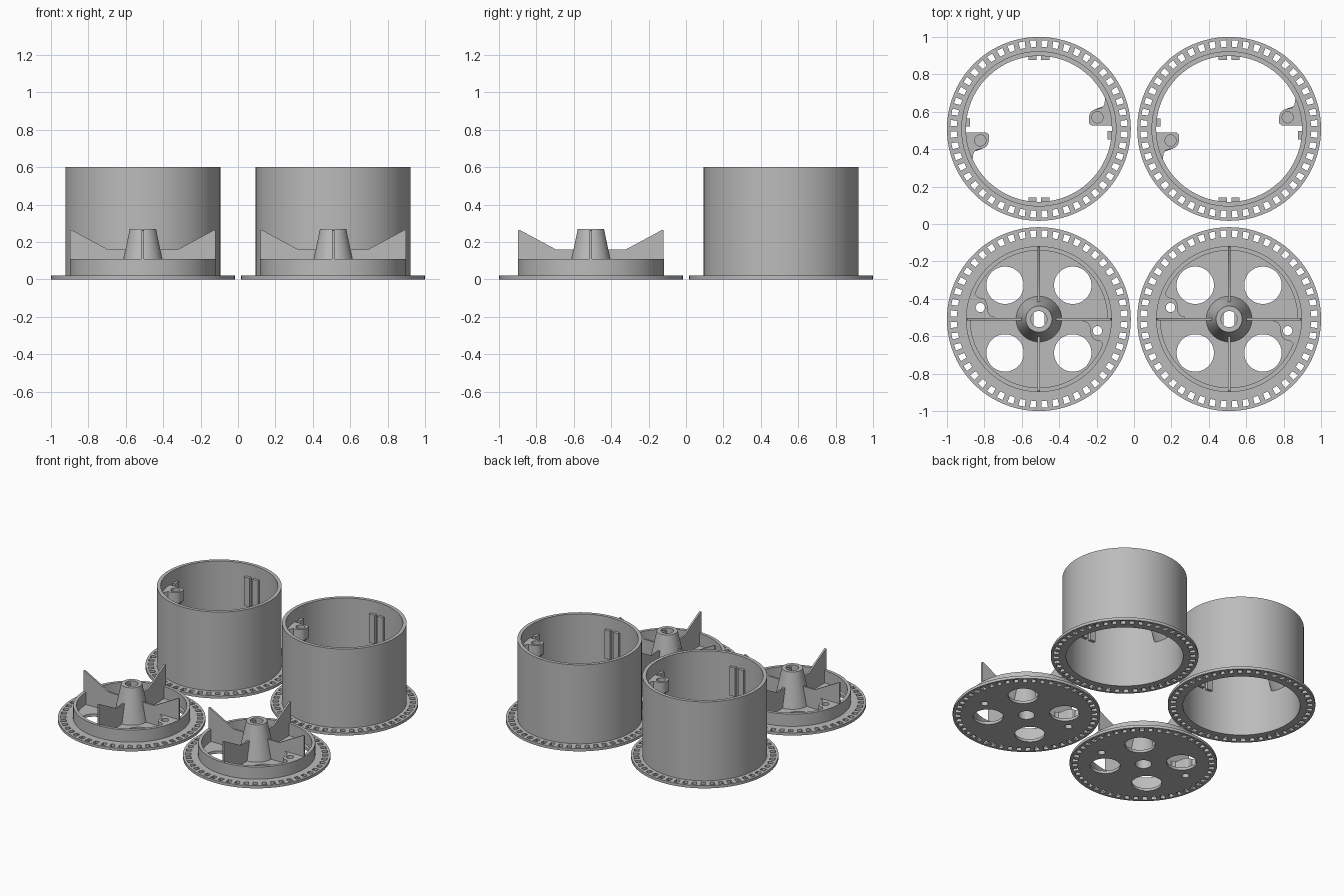
import bpy, bmesh, math
from mathutils import Matrix, Vector

if "Cube" in bpy.data.objects:
    bpy.data.objects.remove(bpy.data.objects["Cube"])

R, C, SEG = 0.4915, 0.5085, 96      # flange radius, part centre offset, roundness
grey = bpy.data.materials.new("plain_grey")
grey.diffuse_color = (0.5, 0.5, 0.5, 1)
grey.use_nodes = True
grey.node_tree.nodes["Principled BSDF"].inputs["Base Color"].default_value = grey.diffuse_color


def finish(name, bm):
    bmesh.ops.recalc_face_normals(bm, faces=bm.faces)
    me = bpy.data.meshes.new(name)
    bm.to_mesh(me)
    bm.free()
    me.materials.append(grey)
    ob = bpy.data.objects.new(name, me)
    bpy.context.collection.objects.link(ob)
    return ob


def lathe(name, profile):
    """Closed ring from an (r, z) outline."""
    bm = bmesh.new()
    rings = [[bm.verts.new((r * math.cos(a), r * math.sin(a), z)) for r, z in profile]
             for a in (2 * math.pi * i / SEG for i in range(SEG))]
    n = len(profile)
    for i in range(SEG):
        a, b = rings[i], rings[(i + 1) % SEG]
        for j in range(n):
            k = (j + 1) % n
            bm.faces.new((a[j], b[j], b[k], a[k]))
    return finish(name, bm)


def loft(bm, layers):
    """Capped solid through matching 3D outlines."""
    rows = [[bm.verts.new(p) for p in layer] for layer in layers]
    n = len(rows[0])
    for a, b in zip(rows, rows[1:]):
        for i in range(n):
            j = (i + 1) % n
            bm.faces.new((a[i], a[j], b[j], b[i]))
    bm.faces.new(rows[0][::-1])
    bm.faces.new(rows[-1])


def prism(bm, pts, z0, z1):
    loft(bm, [[(x, y, z) for x, y in pts] for z in (z0, z1)])


def circle(r, x=0, y=0, n=32):
    return [(x + r * math.cos(2 * math.pi * i / n), y + r * math.sin(2 * math.pi * i / n))
            for i in range(n)]


def turn(pts, a):
    c, s = math.cos(a), math.sin(a)
    return [(x * c - y * s, x * s + y * c) for x, y in pts]


def cut(ob, bm):
    """Subtract the solids in bm from ob."""
    tool = finish("cutter", bm)
    tool.hide_render = True
    mod = ob.modifiers.new("cut", 'BOOLEAN')
    mod.operation, mod.solver, mod.object = 'DIFFERENCE', 'EXACT', tool
    dg = bpy.context.evaluated_depsgraph_get()
    me = bpy.data.meshes.new_from_object(ob.evaluated_get(dg))
    ob.modifiers.clear()
    ob.data = me
    bpy.data.objects.remove(tool)


def rim_slots(bm):
    slot = [(0.438, -0.014), (0.474, -0.017), (0.474, 0.017), (0.438, 0.014)]
    for i in range(48):
        prism(bm, turn(slot, 2 * math.pi * (i + 0.5) / 48), -0.05, 0.05)


HX, HY = 0.313, 0.062               # screw position

# --- drum: open tube with a slotted flange
drum = lathe("drum", [(0.39, 0), (R, 0), (R, 0.02), (0.415, 0.02), (0.415, 0.6), (0.39, 0.6)])
bm = bmesh.new()
rim_slots(bm)
cut(drum, bm)

# screw lugs on the drum wall, tapering down into it
arc = [(HX + 0.045 * math.cos(t), HY + 0.045 * math.sin(t))
       for t in (math.pi - i * math.pi / 12 for i in range(7))]
lug = [(0.4, 0.018), (0.282, 0.018), (0.268, 0.03)] + arc + \
      [(0.336, 0.113), (0.35, 0.13), (0.356, 0.175), (0.365, 0.175), (0.39, 0.1)]
wall = [tuple(Vector(p).normalized() * 0.4) for p in lug]
bm, holes = bmesh.new(), bmesh.new()
for a in (0, math.pi):
    l, w = turn(lug, a), turn(wall, a)
    loft(bm, [[(x, y, 0.29) for x, y in w], [(x, y, 0.43) for x, y in l],
              [(x, y, 0.51) for x, y in l]])
    prism(holes, turn(circle(0.03, HX, HY), a), 0.44, 0.6)
lugs = finish("screw_lugs", bm)
cut(lugs, holes)

# paired guide tabs that hold the ribs of the cap
bm = bmesh.new()
for q in range(4):
    for s in (-1, 1):
        if q % 2 == 0 and s == 1:   # the lug takes this place
            continue
        y0, y1 = s * 0.012, s * 0.056
        tab = [(0.368, y0), (0.4, y0), (0.4, y1), (0.368, y1)]
        prism(bm, turn(tab, q * math.pi / 2), 0.3, 0.51)
tabs = finish("guide_tabs", bm)

# --- cap: flat slotted disc with round openings
bm = bmesh.new()
prism(bm, circle(R, n=SEG), 0, 0.02)
cap = finish("cap_disc", bm)
bm = bmesh.new()
rim_slots(bm)
for q in range(4):
    prism(bm, turn(circle(0.1, 0.181, 0.181, 48), q * math.pi / 2), -0.05, 0.05)
for s in (-1, 1):
    prism(bm, circle(0.025, s * HX, -s * HY), -0.05, 0.05)
prism(bm, circle(0.055), -0.05, 0.05)
cut(cap, bm)
collar = lathe("cap_collar", [(0.367, 0.01), (0.39, 0.01), (0.39, 0.11), (0.367, 0.11)])

# screw pads inside the collar
pad = [(0.375, 0), (0.235, 0), (0.238, -0.012), (0.262, -0.02), (0.272, -0.04), (0.276, -0.075),
       (0.285, -0.1), (0.3, -0.112), (0.325, -0.115), (0.34, -0.13), (0.345, -0.15),
       (0.355, -0.15), (0.372, -0.08)]
bm, holes = bmesh.new(), bmesh.new()
for a in (0, math.pi):
    prism(bm, turn(pad, a), 0.01, 0.11)
    prism(holes, turn(circle(0.025, HX, -HY), a), -0.05, 0.2)
pads = finish("screw_pads", bm)
cut(pads, holes)

# cone hub with a double-flat shaft hole
bm = bmesh.new()
loft(bm, [[(x, y, z) for x, y in circle(r, n=64)] for r, z in ((0.124, 0.01), (0.07, 0.27))])
hub = finish("hub", bm)
flat = [(max(-0.029, min(0.029, x)), y) for x, y in circle(0.043)]
for pts, z0, z1 in ((flat, -0.1, 0.4), (circle(0.055), -0.1, 0.12), (circle(0.043), 0.255, 0.4)):
    bm = bmesh.new()
    prism(bm, pts, z0, z1)
    cut(hub, bm)

# four fin ribs from hub to collar
fin = [(0.08, 0.015), (0.389, 0.015), (0.389, 0.262), (0.382, 0.265), (0.187, 0.16), (0.08, 0.16)]
bm = bmesh.new()
for q in range(4):
    m = Matrix.Rotation(q * math.pi / 2, 3, 'Z')
    loft(bm, [[m @ Vector((r, y, z)) for r, z in fin] for y in (-0.0065, 0.0065)])
fins = finish("fin_ribs", bm)

# --- smooth round walls, then set out two drums behind and two caps in front
for parts, y in (((drum, lugs, tabs), C), ((cap, collar, pads, hub, fins), -C)):
    for ob in parts:
        ob.data.shade_smooth()
        ob.data.set_sharp_from_angle(angle=math.radians(30))
        ob.location = (-C, y, 0)
        twin = ob.copy()
        twin.name = ob.name + "_right"
        twin.location.x = C
        bpy.context.collection.objects.link(twin)
